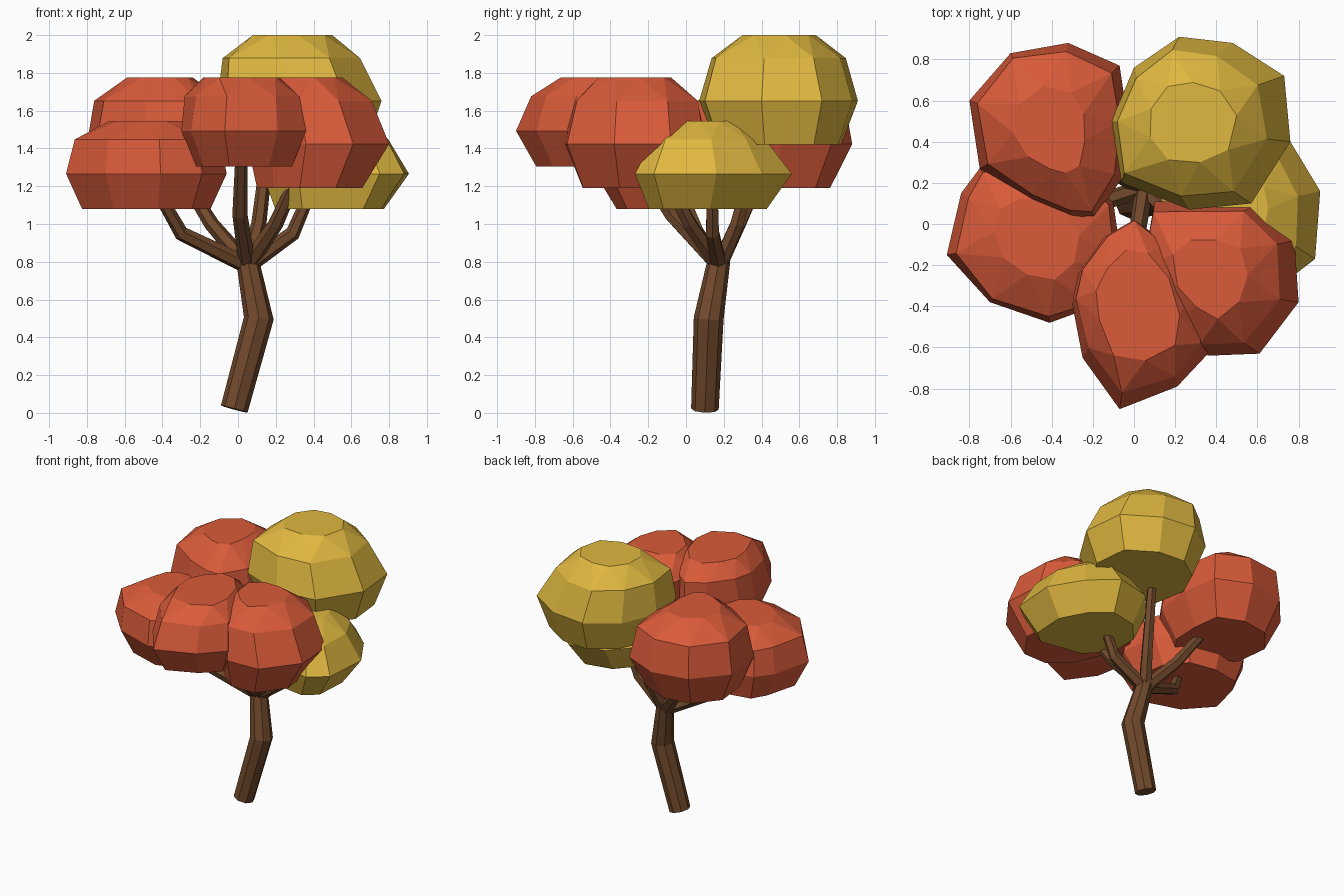
import bpy, bmesh, math, random
from mathutils import Vector

if "Cube" in bpy.data.objects:
    bpy.data.objects.remove(bpy.data.objects["Cube"])

random.seed(4)


def material(name, rgb):
    m = bpy.data.materials.new(name)
    m.diffuse_color = (*rgb, 1)
    m.use_nodes = True
    m.node_tree.nodes["Principled BSDF"].inputs["Base Color"].default_value = m.diffuse_color
    return m


RED = material("autumn red", (0.70, 0.105, 0.042))
GOLD = material("autumn gold", (0.74, 0.475, 0.050))
BARK = material("brown bark", (0.165, 0.067, 0.025))


def loft(name, rings, mat, twist_top=False):
    """Skin a stack of equal rings and cap both ends; the last band may be a
    triangle strip whose upper ring sits half a step round."""
    bm = bmesh.new()
    loops = [[bm.verts.new(p) for p in ring] for ring in rings]
    n = len(loops[0])
    for k, (a, b) in enumerate(zip(loops, loops[1:])):
        for i in range(n):
            j = (i + 1) % n
            if twist_top and k == len(loops) - 2:
                bm.faces.new((a[i], a[j], b[i]))
                bm.faces.new((a[j], b[j], b[i]))
            else:
                bm.faces.new((a[i], a[j], b[j], b[i]))
    bm.faces.new(loops[0][::-1])
    bm.faces.new(loops[-1])
    bmesh.ops.recalc_face_normals(bm, faces=bm.faces)
    me = bpy.data.meshes.new(name)
    bm.to_mesh(me)
    bm.free()
    me.materials.append(mat)
    bpy.context.collection.objects.link(bpy.data.objects.new(name, me))


def foliage(name, mat, z0, z1, outline, low=0.77, high=0.84, top=0.48,
            low_shift=(0, 0), shift=(0, 0)):
    """Faceted leaf clump: widest outline at 40% height, flat top and bottom."""
    xs, ys = zip(*outline)
    c = Vector(((min(xs) + max(xs)) / 2, (min(ys) + max(ys)) / 2))
    pts = [Vector(p) for p in outline]
    half = [(p + q) / 2 for p, q in zip(pts, pts[1:] + pts[:1])]
    rings = []
    for t, s, wobble, off, src in ((0, low, 0.02, low_shift, pts), (0.4, 1, 0, (0, 0), pts),
                                   (0.79, high, 0.03, shift, pts), (1, top * 1.05, 0.04, shift, half)):
        ring = []
        for p in src:
            q = c + Vector(off) + (p - c) * (s + random.uniform(-wobble, wobble))
            ring.append((q.x, q.y, z0 + (z1 - z0) * t))
        rings.append(ring)
    loft(name, rings, mat, twist_top=True)


def limb(name, path, radii, sides):
    """Bent tapering limb with rings square to the path."""
    pts = [Vector(p) for p in path]
    rings = []
    for i, (p, r) in enumerate(zip(pts, radii)):
        d = pts[min(i + 1, len(pts) - 1)] - pts[max(i - 1, 0)]
        q = Vector((0, 0, 1)).rotation_difference(d)
        rings.append([p + q @ Vector((r * math.cos(a), r * math.sin(a), 0))
                      for a in (2 * math.pi * k / sides for k in range(sides))])
    loft(name, rings, BARK)


# Trunk
limb("trunk", [(-0.02, 0.10, 0.02), (0.11, 0.12, 0.5), (0.05, 0.175, 0.81)],
     (0.073, 0.079, 0.060), 8)

# Branches, one reaching into each clump
FORK = (0.05, 0.175, 0.78)
for label, elbow, tip in (
        ("left", (-0.30, 0.06, 0.95), (-0.42, -0.02, 1.16)),
        ("back_left", (-0.14, 0.28, 1.0), (-0.30, 0.40, 1.26)),
        ("front", (0.01, -0.08, 1.05), (0.02, -0.30, 1.40)),
        ("front_right", (0.20, 0.02, 1.0), (0.32, -0.12, 1.27)),
        ("right", (0.29, 0.14, 0.95), (0.38, 0.14, 1.16)),
        ("back", (0.11, 0.27, 1.0), (0.17, 0.40, 1.50))):
    limb(label + "_branch", [FORK, elbow, tip], (0.046, 0.040, 0.032), 6)

# Gold clumps
foliage("top_foliage", GOLD, 1.42, 2.0,
        [(0.22, 0.91), (0.0, 0.76), (-0.11, 0.5), (-0.06, 0.2), (0.27, 0.07),
         (0.57, 0.1), (0.76, 0.4), (0.73, 0.72), (0.48, 0.88)],
        low=0.8, high=0.83, shift=(-0.05, 0.0))
foliage("right_foliage", GOLD, 1.08, 1.545,
        [(0.76, 0.40), (0.58, 0.56), (0.32, 0.50), (0.14, 0.30), (0.13, 0.02),
         (0.32, -0.2), (0.75, -0.27), (0.88, -0.17), (0.905, 0.16)],
        low=0.75, high=0.73, top=0.36, low_shift=(-0.03, -0.03), shift=(0, -0.02))

# Red clumps
foliage("back_left_foliage", RED, 1.19, 1.775,
        [(-0.32, 0.88), (-0.6, 0.83), (-0.80, 0.6), (-0.75, 0.27), (-0.5, 0.1),
         (-0.3, 0.02), (-0.19, 0.03), (-0.06, 0.22), (-0.03, 0.5), (-0.07, 0.77)],
        low=0.74, high=0.91)
foliage("left_foliage", RED, 1.08, 1.545,
        [(-0.5, 0.33), (-0.75, 0.27), (-0.84, 0.15), (-0.91, -0.15), (-0.70, -0.38),
         (-0.41, -0.48), (-0.19, -0.4), (-0.06, -0.18), (-0.10, 0.1), (-0.25, 0.28)],
        low=0.8, high=0.92, low_shift=(0, 0.03))
foliage("front_foliage", RED, 1.305, 1.775,
        [(0.0, 0.02), (-0.14, -0.06), (-0.27, -0.24), (-0.30, -0.39), (-0.25, -0.65),
         (-0.07, -0.90), (0.21, -0.79), (0.36, -0.63), (0.30, -0.35), (0.17, -0.1)],
        low=0.76, high=0.92, top=0.62, shift=(0, 0.03))
foliage("front_right_foliage", RED, 1.19, 1.775,
        [(0.6, 0.10), (0.35, 0.11), (0.10, 0.11), (0.05, -0.2), (0.18, -0.48),
         (0.36, -0.64), (0.61, -0.63), (0.80, -0.38), (0.78, -0.08)],
        low=0.75, high=0.88, low_shift=(-0.05, 0), shift=(-0.05, 0))
